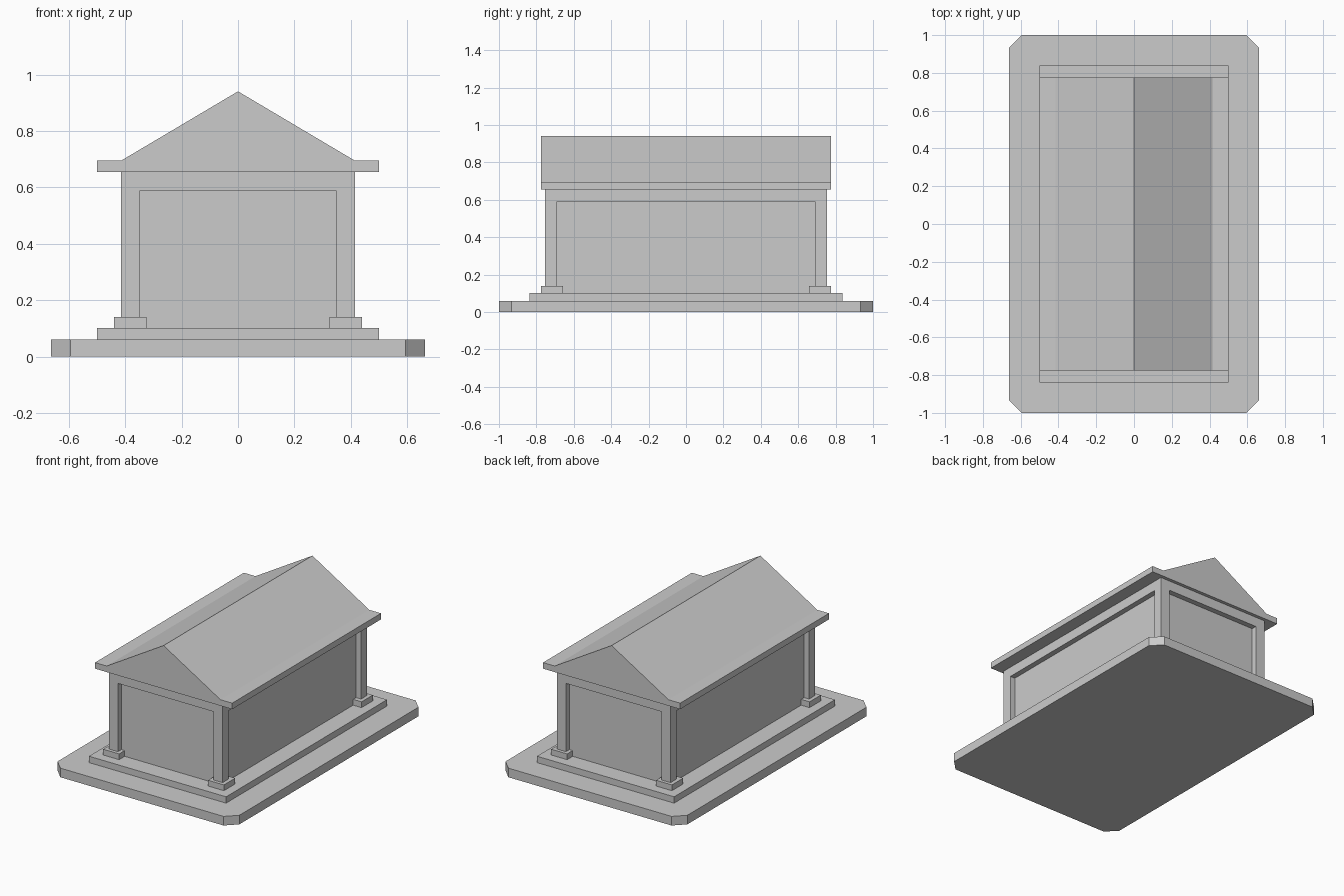
import bpy

if "Cube" in bpy.data.objects:
    bpy.data.objects.remove(bpy.data.objects["Cube"])


def prism(name, outline, to_a, to_b):
    """Extrude a closed outline between two placements of its points."""
    n = len(outline)
    verts = [to_a(*p) for p in outline] + [to_b(*p) for p in outline]
    faces = [list(range(n))[::-1], list(range(n, 2 * n))]
    faces += [[i, (i + 1) % n, n + (i + 1) % n, n + i] for i in range(n)]
    mesh = bpy.data.meshes.new(name)
    mesh.from_pydata(verts, [], faces)
    obj = bpy.data.objects.new(name, mesh)
    bpy.context.collection.objects.link(obj)
    return obj


def slab(name, outline, z0, z1):
    return prism(name, outline, lambda x, y: (x, y, z0), lambda x, y: (x, y, z1))


def box(name, x0, x1, y0, y1, z0, z1):
    return slab(name, [(x0, y0), (x1, y0), (x1, y1), (x0, y1)], z0, z1)


def four_corners(obj):
    mod = obj.modifiers.new("Mirror", 'MIRROR')
    mod.use_axis = (True, True, False)


# Base with clipped corners, and the step on it
bx, by, c = 0.663, 1.0, 0.068
slab("base", [(-bx + c, -by), (bx - c, -by), (bx, -by + c), (bx, by - c),
              (bx - c, by), (-bx + c, by), (-bx, by - c), (-bx, -by + c)], 0, 0.06)
box("step", -0.5, 0.5, -0.838, 0.838, 0.06, 0.102)

# Recessed walls, lintel band and corner pillars
wx, wy, px, py, depth = 0.415, 0.753, 0.348, 0.689, 0.036
box("walls", -wx + depth, wx - depth, -wy + depth, wy - depth, 0.102, 0.59)
box("lintel", -wx, wx, -wy, wy, 0.59, 0.655)
four_corners(box("corner_pillars", px, wx, py, wy, 0.102, 0.59))
four_corners(box("pillar_feet", 0.324, 0.44, 0.658, 0.775, 0.102, 0.14))

# Gabled roof with flat eaves
ry = 0.775
gable = [(-0.5, 0.655), (0.5, 0.655), (0.5, 0.695), (wx, 0.695),
         (0, 0.941), (-wx, 0.695), (-0.5, 0.695)]
prism("roof", gable, lambda x, z: (x, ry, z), lambda x, z: (x, -ry, z))
